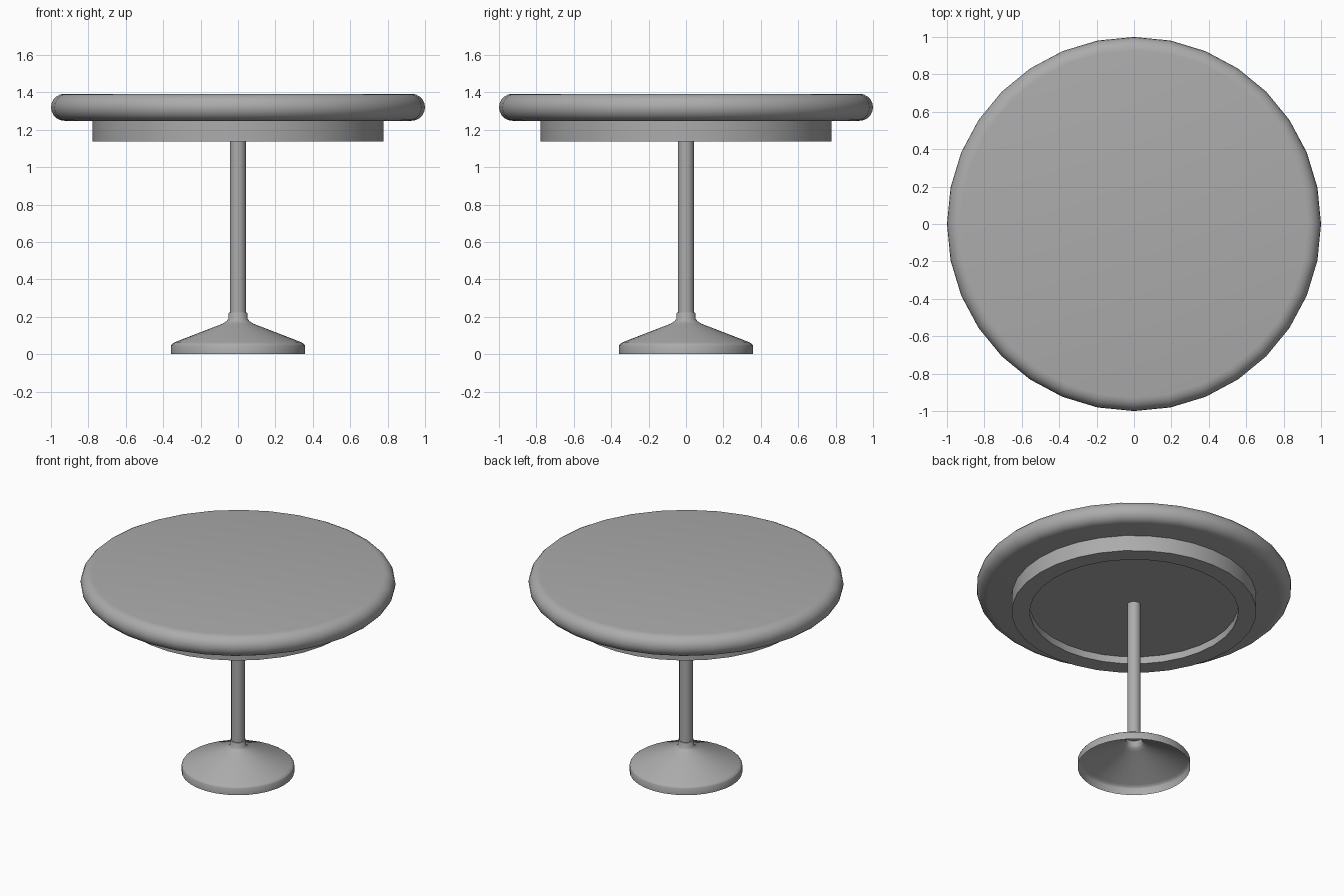
import bpy, bmesh, math
from math import sin, cos, pi

if "Cube" in bpy.data.objects:
    bpy.data.objects.remove(bpy.data.objects["Cube"])

# Mid-grey finish shared by all parts
grey = bpy.data.materials.new("mid_grey")
grey.diffuse_color = (0.41, 0.41, 0.41, 1)
grey.use_nodes = True
grey.node_tree.nodes["Principled BSDF"].inputs["Base Color"].default_value = grey.diffuse_color


def lathe(name, profile, smooth_angle=35, sides=32):
    """Revolve (radius, z) points about z; a radius of 0 at an end closes it flat."""
    bm = bmesh.new()
    rings = [[bm.verts.new((r * cos(2 * pi * i / sides), r * sin(2 * pi * i / sides), z))
              for i in range(sides)] for r, z in profile if r > 0]
    for a, b in zip(rings, rings[1:]):
        for i in range(sides):
            j = (i + 1) % sides
            bm.faces.new((a[i], a[j], b[j], b[i]))
    if profile[0][0] == 0:
        bm.faces.new(rings[0][::-1])
    if profile[-1][0] == 0:
        bm.faces.new(rings[-1])
    bmesh.ops.recalc_face_normals(bm, faces=bm.faces)
    mesh = bpy.data.meshes.new(name)
    bm.to_mesh(mesh)
    bm.free()
    mesh.materials.append(grey)
    obj = bpy.data.objects.new(name, mesh)
    bpy.context.collection.objects.link(obj)
    bpy.ops.object.select_all(action='DESELECT')
    obj.select_set(True)
    bpy.context.view_layer.objects.active = obj
    bpy.ops.object.shade_smooth_by_angle(angle=math.radians(smooth_angle))
    return obj


# Round top with a half-round edge
edge = [(0.928 + 0.072 * cos(t), 1.32 + 0.072 * sin(t))
        for t in (-pi / 2 + pi * k / 10 for k in range(11))]
lathe("table_top", [(0, 1.248)] + edge + [(0, 1.392)])

# Apron ring with a shallow recess underneath
lathe("apron", [(0.777, 1.25), (0.777, 1.138), (0.662, 1.138), (0.662, 1.188), (0, 1.188)])

# Centre post
lathe("post", [(0, 0.215), (0.043, 0.215), (0.043, 1.188)])

# Hollow flared foot with a collar around the post
lathe("foot", [(0.358, 0), (0.358, 0.046), (0.353, 0.054), (0.338, 0.064), (0.085, 0.162),
               (0.063, 0.175), (0.052, 0.188), (0.052, 0.216), (0.049, 0.222), (0.043, 0.222)], 62)
